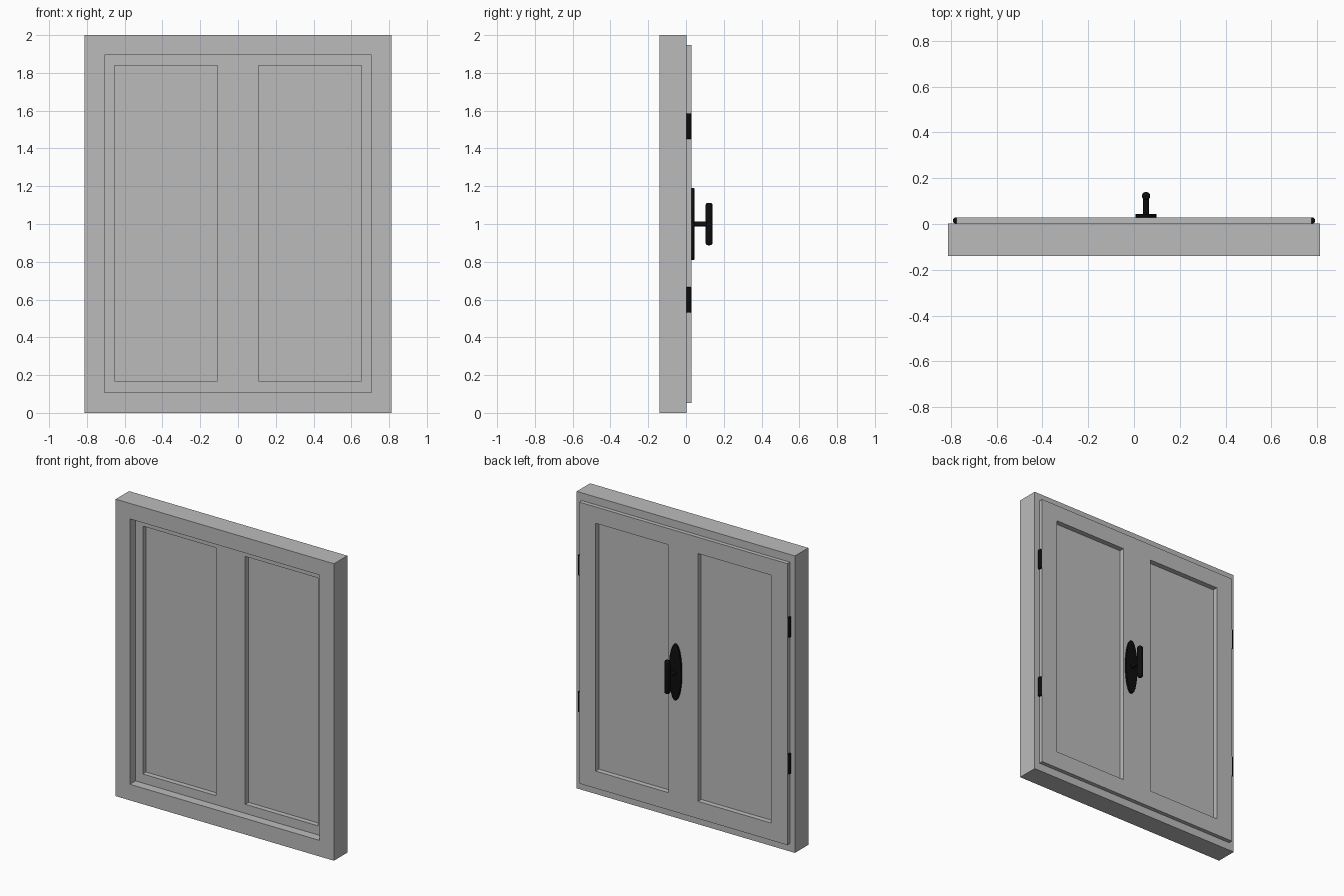
import bpy, bmesh
from mathutils import Matrix, Vector

cube = bpy.data.objects.get("Cube")
if cube:
    bpy.data.objects.remove(cube, do_unlink=True)


def material(name, value):
    mat = bpy.data.materials.new(name)
    mat.use_nodes = True
    colour = (value, value, value, 1)
    mat.diffuse_color = colour
    mat.node_tree.nodes["Principled BSDF"].inputs["Base Color"].default_value = colour
    return mat


GREY = material("grey paint", 0.5)
BLACK = material("black metal", 0.004)


def finish(name, bm, mat, smooth=False):
    bmesh.ops.recalc_face_normals(bm, faces=bm.faces[:])
    mesh = bpy.data.meshes.new(name)
    bm.to_mesh(mesh)
    bm.free()
    mesh.materials.append(mat)
    obj = bpy.data.objects.new(name, mesh)
    bpy.context.collection.objects.link(obj)
    if smooth:
        bpy.ops.object.select_all(action="DESELECT")
        obj.select_set(True)
        bpy.context.view_layer.objects.active = obj
        bpy.ops.object.shade_smooth_by_angle()
    return obj


def ring(name, outer, inner, y0, y1):
    """Rectangular frame; outer and inner are (x0, x1, z0, z1)."""
    bm = bmesh.new()

    def loop(rect, y):
        x0, x1, z0, z1 = rect
        return [bm.verts.new((x, y, z)) for x, z in
                ((x0, z0), (x1, z0), (x1, z1), (x0, z1))]

    loops = [loop(outer, y0), loop(outer, y1), loop(inner, y1), loop(inner, y0)]
    for a, b in zip(loops, loops[1:] + loops[:1]):
        for i in range(4):
            j = (i + 1) % 4
            bm.faces.new((a[i], a[j], b[j], b[i]))
    return finish(name, bm, GREY)


def box(name, rect, y0, y1):
    x0, x1, z0, z1 = rect
    bm = bmesh.new()
    bmesh.ops.create_cube(bm, size=1)
    bmesh.ops.scale(bm, vec=(x1 - x0, y1 - y0, z1 - z0), verts=bm.verts)
    bmesh.ops.translate(bm, vec=((x0 + x1) / 2, (y0 + y1) / 2, (z0 + z1) / 2), verts=bm.verts)
    return finish(name, bm, GREY)


def rod(name, centre, axis, length, rx, rz=None, bevel=0.0):
    """Round or oval metal rod; the end rims can be rounded."""
    bm = bmesh.new()
    bmesh.ops.create_cone(bm, cap_ends=True, segments=32, radius1=1, radius2=1, depth=length)
    bmesh.ops.scale(bm, vec=(rx, rz or rx, 1), verts=bm.verts)
    if bevel:
        rims = [e for e in bm.edges if abs(e.verts[0].co.z - e.verts[1].co.z) < 1e-5]
        bmesh.ops.bevel(bm, geom=rims, offset=bevel, segments=4, profile=0.5, affect="EDGES")
    if axis == "Y":
        bmesh.ops.rotate(bm, matrix=Matrix.Rotation(1.5707963, 3, "X"), verts=bm.verts)
    bmesh.ops.translate(bm, vec=Vector(centre), verts=bm.verts)
    return finish(name, bm, BLACK, True)


# Fixed outer frame
W, OPEN_X, OPEN_Z0, OPEN_Z1 = 0.813, 0.707, 0.108, 1.895
BACK, FRONT, SASH_FRONT, SASH_BACK = 0.002, -0.14, -0.08, 0.029
ring("outer_frame", (-W, W, 0, 2), (-OPEN_X, OPEN_X, OPEN_Z0, OPEN_Z1), FRONT, BACK)

# Two sashes with an overlapping rear lip, panes and hinges
for side, s in (("left", 1), ("right", -1)):
    def span(a, b, z0, z1):
        return (*sorted((s * a, s * b)), z0, z1)

    pane = span(0.109, 0.653, 0.169, 1.838)
    ring(side + "_sash", span(0, OPEN_X, OPEN_Z0, OPEN_Z1), pane, SASH_FRONT, BACK)
    ring(side + "_sash_lip", span(0, 0.775, 0.053, 1.948), pane, BACK, SASH_BACK)
    box(side + "_pane", pane, -0.045, -0.006)
    for level, z in (("lower", 0.598), ("upper", 1.518)):
        rod(f"{side}_{level}_hinge", (s * 0.777, 0.015, z), "Z", 0.135, 0.014, bevel=0.003)

# Handle on the back of the left sash
HX = 0.053
rod("handle_plate", (HX, 0.036, 1), "Y", 0.016, 0.046, 0.19, bevel=0.003)
rod("handle_stem", (HX, 0.08, 1), "Y", 0.08, 0.013)
rod("handle_grip", (HX, 0.122, 1), "Z", 0.225, 0.018, bevel=0.012)
